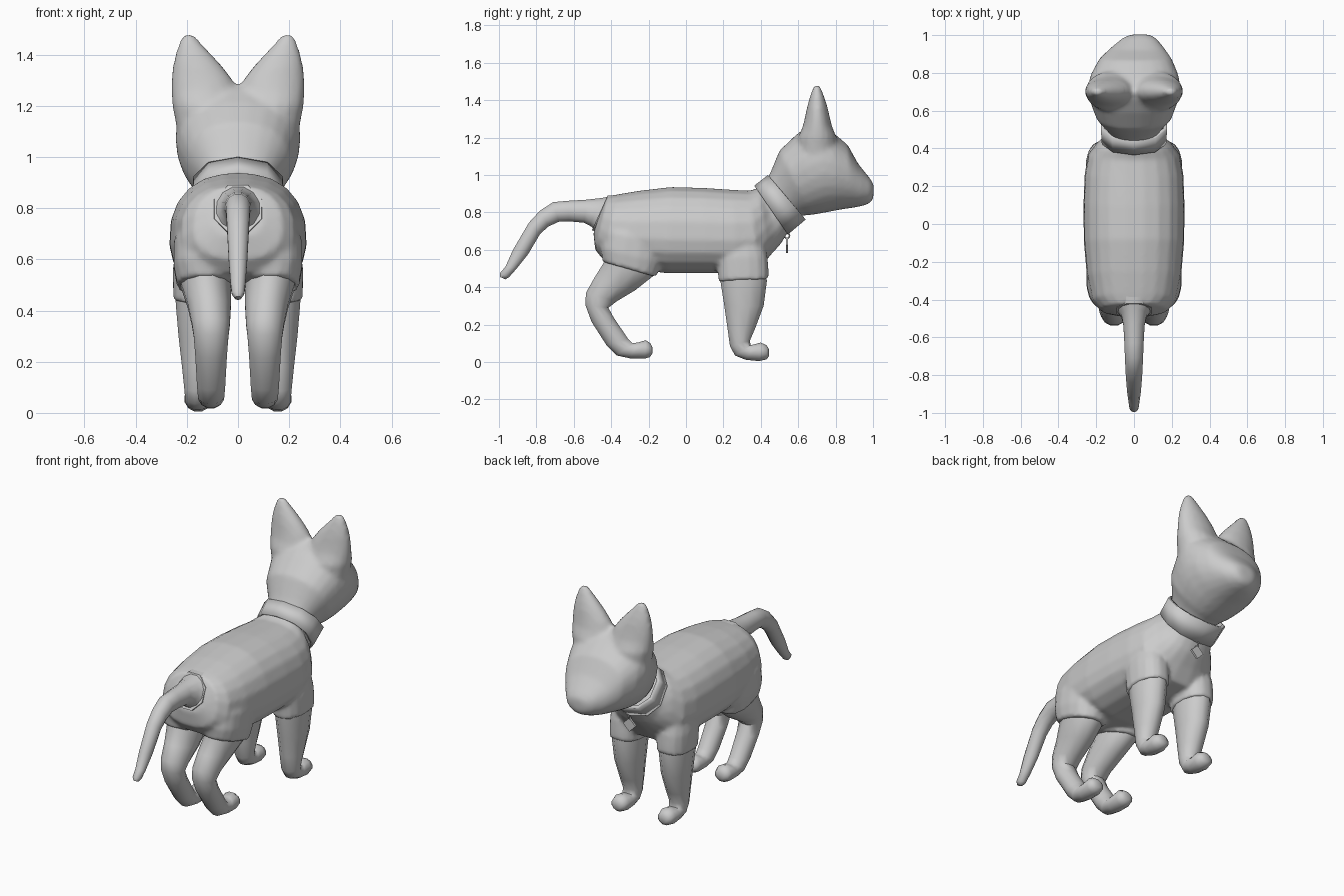
import bpy, bmesh
from math import cos, sin, pi, radians, copysign


def loft(name, rings, sides=14, n=2.0, bias=0.0, caps=True, angle=60):
    """Skin elliptical rings given as (y1, z1, y2, z2, half_width, x_centre)."""
    bm = bmesh.new()
    e = 2 / n
    top = cos(pi / sides) ** e if sides % 4 == 0 else 1
    loops = []
    for y1, z1, y2, z2, w, x in rings:
        loop = []
        for i in range(sides):
            a = 2 * pi * (i + 0.5) / sides
            c = copysign(abs(cos(a)) ** e, cos(a)) * (1 + bias * sin(a))
            s = copysign(abs(sin(a)) ** e, sin(a)) / top
            loop.append(bm.verts.new((x + w * c, (y1 + y2) / 2 + s * (y1 - y2) / 2,
                                      (z1 + z2) / 2 + s * (z1 - z2) / 2)))
        loops.append(loop)
    for a, b in zip(loops, loops[1:]):
        for i in range(sides):
            j = (i + 1) % sides
            bm.faces.new((a[i], a[j], b[j], b[i]))
    if caps:
        bm.faces.new(loops[0])
        bm.faces.new(loops[-1])
    bmesh.ops.recalc_face_normals(bm, faces=bm.faces[:])
    me = bpy.data.meshes.new(name)
    bm.to_mesh(me)
    bm.free()
    ob = bpy.data.objects.new(name, me)
    bpy.context.collection.objects.link(ob)
    bpy.ops.object.select_all(action='DESELECT')
    ob.select_set(True)
    bpy.context.view_layer.objects.active = ob
    bpy.ops.object.shade_smooth_by_angle(angle=radians(angle))
    return ob


def blend(main, others, size, rounds):
    """Join overlapping lofts and melt them into one smooth skin."""
    bpy.ops.object.select_all(action='DESELECT')
    for ob in others + [main]:
        ob.select_set(True)
    bpy.context.view_layer.objects.active = main
    bpy.ops.object.join()
    remesh = main.modifiers.new("blend", 'REMESH')
    remesh.mode = 'VOXEL'
    remesh.voxel_size = size
    remesh.use_smooth_shade = True
    smooth = main.modifiers.new("soften", 'SMOOTH')
    smooth.factor = .5
    smooth.iterations = rounds


# Clothed body, from rump to neck
body = loft("body", [
    (-.44, .85, -.495, .69, .10, 0), (-.42, .885, -.485, .60, .175, 0),
    (-.37, .895, -.44, .545, .222, 0), (-.25, .915, -.29, .50, .25, 0),
    (-.08, .935, -.10, .475, .266, 0), (.10, .93, .10, .475, .268, 0),
    (.25, .92, .27, .475, .262, 0), (.34, .915, .39, .49, .242, 0),
    (.385, .93, .45, .57, .20, 0), (.40, .94, .505, .63, .155, 0),
    (.42, .95, .57, .735, .13, 0)], sides=20, n=2.4, bias=-.07)

# Tail with a flared root
loft("tail", [
    (-.41, .885, -.495, .715, .092, 0), (-.45, .877, -.515, .73, .07, 0),
    (-.53, .868, -.545, .745, .058, 0), (-.63, .862, -.625, .752, .053, 0),
    (-.71, .855, -.68, .75, .05, 0), (-.78, .81, -.735, .725, .047, 0),
    (-.84, .745, -.78, .685, .044, 0), (-.925, .60, -.845, .575, .037, 0),
    (-.965, .51, -.905, .50, .03, 0), (-.995, .475, -.945, .455, .025, 0),
    (-.995, .455, -.965, .442, .013, 0)], sides=12)

# Raised rim where the tail leaves the body
loft("tail_rim", [(-.38, .892, -.46, .69, .105, 0), (-.42, .89, -.503, .705, .10, 0)], sides=8)

sleeves = []
for side, s in (("right", 1), ("left", -1)):
    # Front sleeve and leg
    sleeves.append(loft("front_sleeve_" + side, [
        (.36, .80, .20, .80, .06, .13 * s), (.41, .68, .18, .68, .09, .148 * s),
        (.435, .56, .165, .56, .098, .158 * s), (.44, .50, .17, .50, .097, .158 * s),
        (.442, .445, .175, .43, .095, .158 * s)], sides=16, n=2.3))
    loft("front_leg_" + side, [
        (.43, .50, .18, .50, .09, .158 * s), (.432, .43, .186, .42, .088, .158 * s),
        (.415, .30, .205, .30, .078, .157 * s), (.37, .18, .222, .18, .065, .156 * s),
        (.342, .115, .235, .085, .056, .156 * s), (.345, .09, .262, .035, .052, .156 * s),
        (.365, .095, .32, .012, .052, .156 * s), (.40, .104, .39, .005, .054, .156 * s),
        (.43, .09, .43, .014, .045, .156 * s), (.443, .07, .443, .03, .022, .156 * s)], sides=12)
    # Rear trouser cuff and leg
    sleeves.append(loft("rear_cuff_" + side, [
        (-.13, .76, -.40, .80, .08, .13 * s), (-.12, .63, -.44, .70, .115, .137 * s),
        (-.135, .53, -.455, .61, .118, .135 * s),
        (-.16, .455, -.445, .535, .108, .13 * s)], sides=16, n=2.4))
    loft("rear_leg_" + side, [
        (-.15, .53, -.43, .60, .10, .13 * s), (-.175, .46, -.44, .53, .10, .125 * s),
        (-.27, .385, -.49, .45, .087, .112 * s), (-.37, .325, -.535, .37, .077, .106 * s),
        (-.415, .29, -.538, .305, .07, .105 * s), (-.385, .235, -.505, .215, .064, .105 * s),
        (-.31, .125, -.425, .09, .057, .105 * s), (-.285, .10, -.37, .035, .053, .105 * s),
        (-.255, .105, -.30, .02, .052, .105 * s), (-.215, .117, -.22, .018, .053, .105 * s),
        (-.19, .10, -.192, .027, .044, .105 * s), (-.18, .08, -.18, .045, .022, .105 * s)], sides=12)
blend(body, sleeves, .012, 4)

# Head with ears, blended into one skin
head = loft("head", [
    (.42, .95, .57, .77, .12, 0), (.455, 1.02, .635, .785, .155, 0),
    (.50, 1.13, .67, .787, .20, 0), (.59, 1.215, .715, .795, .228, 0),
    (.65, 1.26, .745, .80, .24, 0), (.70, 1.285, .77, .805, .243, 0),
    (.77, 1.24, .82, .815, .23, .003), (.865, 1.16, .89, .825, .19, .008),
    (.92, 1.06, .945, .835, .142, .018), (.985, .98, .985, .85, .088, .028),
    (1.004, .95, 1.002, .875, .05, .032)], sides=24, n=2.2, bias=.13)
ears = [loft("ear", [
    (.60, 1.08, .80, 1.08, .10, .135 * s), (.60, 1.20, .805, 1.20, .128, .13 * s),
    (.625, 1.26, .78, 1.26, .13, .132 * s), (.637, 1.31, .768, 1.31, .118, .143 * s),
    (.647, 1.36, .757, 1.36, .095, .16 * s), (.66, 1.41, .742, 1.41, .067, .177 * s),
    (.675, 1.455, .725, 1.455, .038, .19 * s),
    (.685, 1.482, .715, 1.482, .016, .195 * s)], sides=16) for s in (1, -1)]
blend(head, ears, .014, 6)

# Collar band, a flat low-poly strip standing slightly proud of the neck
collar = loft("collar", [(.365, .943, .545, .682, .178, 0), (.438, 1.0, .64, .762, .183, 0)],
              sides=10, n=2.3, caps=False, angle=25)
band = collar.modifiers.new("thickness", 'SOLIDIFY')
band.thickness = .02
band.offset = -1

# Diamond tag hanging from the collar
bpy.ops.mesh.primitive_cylinder_add(vertices=4, radius=.042, depth=.012,
                                    location=(0, .54, .625), rotation=(pi / 2, 0, 0))
bpy.context.object.name = "collar_tag"
bpy.ops.mesh.primitive_torus_add(major_radius=.014, minor_radius=.004, major_segments=12,
                                 minor_segments=6, location=(0, .54, .675), rotation=(0, pi / 2, 0))
bpy.context.object.name = "tag_ring"
